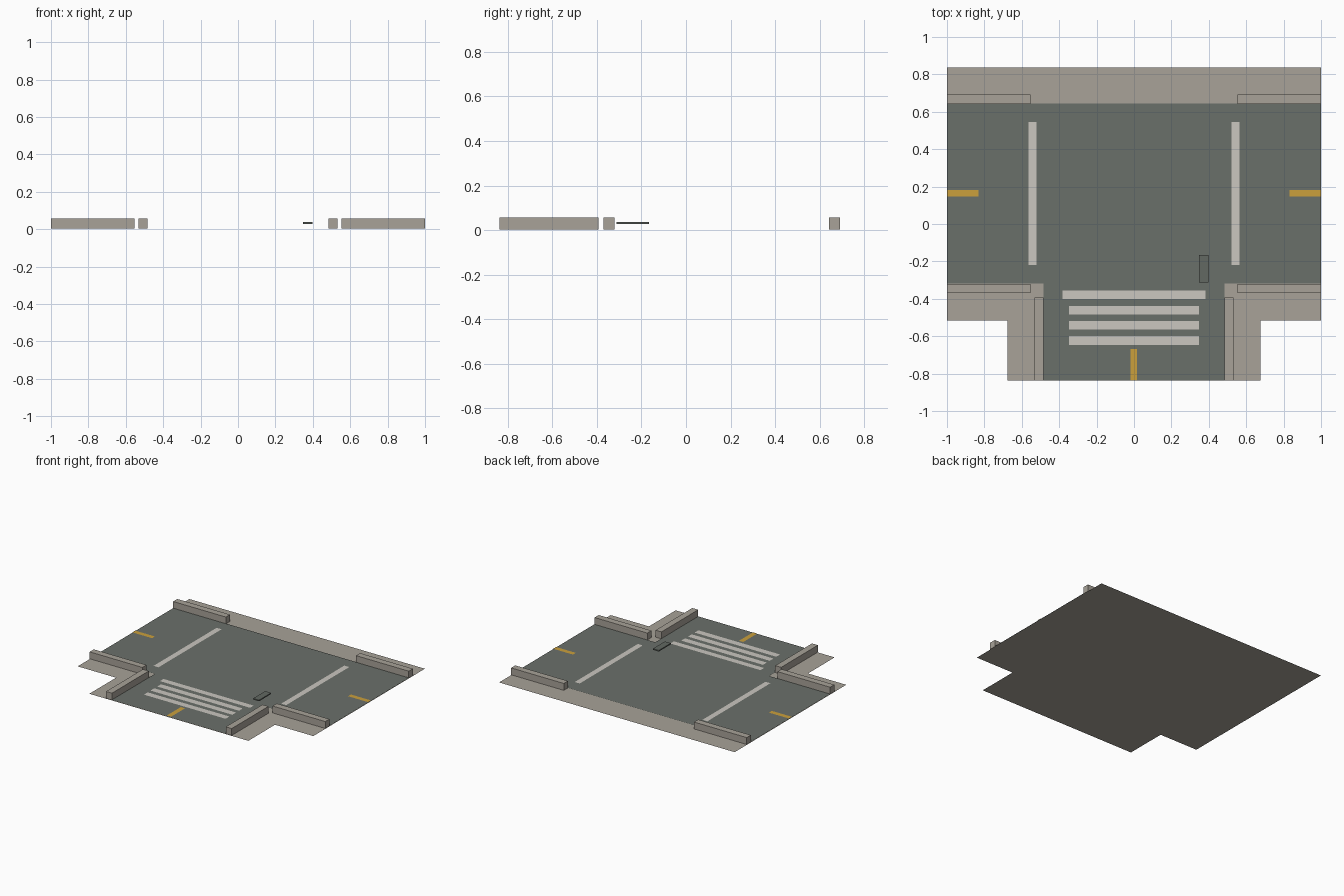
import bpy, bmesh

if "Cube" in bpy.data.objects:
    bpy.data.objects.remove(bpy.data.objects["Cube"])


def srgb(hex_code):
    out = []
    for i in (0, 2, 4):
        c = int(hex_code[i:i + 2], 16) / 255
        out.append(c / 12.92 if c <= 0.04045 else ((c + 0.055) / 1.055) ** 2.4)
    return (*out, 1.0)


def material(name, hex_code):
    m = bpy.data.materials.new(name)
    m.diffuse_color = srgb(hex_code)
    m.use_nodes = True
    m.node_tree.nodes["Principled BSDF"].inputs["Base Color"].default_value = m.diffuse_color
    return m


CONCRETE = material("warm_concrete", "A8A298")
ASPHALT = material("grey_green_asphalt", "6A706A")
WHITE = material("off_white_paint", "CBC7C0")
YELLOW = material("yellow_paint", "CBA03C")
IRON = material("dark_iron", "626862")


def finish(name, bm, mat):
    mesh = bpy.data.meshes.new(name)
    bm.to_mesh(mesh)
    bm.free()
    mesh.materials.append(mat)
    obj = bpy.data.objects.new(name, mesh)
    bpy.context.collection.objects.link(obj)
    return obj


def sheet(name, outline, z, mat):
    """Flat upward-facing sheet from a counter-clockwise outline."""
    bm = bmesh.new()
    bm.faces.new([bm.verts.new((x, y, z)) for x, y in outline])
    return finish(name, bm, mat)


def strip(name, x0, x1, y0, y1, z, mat):
    return sheet(name, [(x0, y0), (x1, y0), (x1, y1), (x0, y1)], z, mat)


def box(name, x0, x1, y0, y1, z0, z1, mat):
    bm = bmesh.new()
    bmesh.ops.create_cube(bm, size=1)
    for v in bm.verts:
        v.co = ((x0 + x1) / 2 + v.co.x * (x1 - x0),
                (y0 + y1) / 2 + v.co.y * (y1 - y0),
                (z0 + z1) / 2 + v.co.z * (z1 - z0))
    return finish(name, bm, mat)


def tee(stem, arm_front, back):
    """T-shaped outline: arms span the full width, stem runs to the front."""
    half = [(stem, -0.838), (stem, arm_front), (1, arm_front), (1, back)]
    return half + [(-x, y) for x, y in reversed(half)]


ROAD_Z, PAINT_Z = 0.005, 0.008

# Pavement base and road surface
sheet("pavement", tee(0.675, -0.515, 0.838), 0.0, CONCRETE)
sheet("road", tee(0.483, -0.317, 0.645), ROAD_Z, ASPHALT)

# Kerbs, stop lines and side centre lines on both sides
for side, s in (("left", -1), ("right", 1)):
    def span(a, b):
        return sorted((s * a, s * b))
    box(side + "_back_kerb", *span(0.553, 1), 0.642, 0.692, 0.003, 0.056, CONCRETE)
    box(side + "_front_kerb", *span(0.553, 1), -0.37, -0.32, 0.003, 0.056, CONCRETE)
    box(side + "_stem_kerb", *span(0.483, 0.533), -0.838, -0.392, 0.003, 0.056, CONCRETE)
    strip(side + "_stop_line", *span(0.521, 0.563), -0.22, 0.545, PAINT_Z, WHITE)
    strip(side + "_centre_line", *span(0.832, 1), 0.147, 0.182, PAINT_Z, YELLOW)

# Crossing on the stem road
strip("stem_stop_line", -0.383, 0.383, -0.4, -0.356, PAINT_Z, WHITE)
for i in range(3):
    y = -0.461 - 0.081 * i
    strip(f"crossing_stripe_{i + 1}", -0.347, 0.347, y - 0.023, y + 0.023, PAINT_Z, WHITE)
strip("stem_centre_line", -0.019, 0.017, -0.836, -0.667, PAINT_Z, YELLOW)

# Drain cover near the corner
box("drain_cover", 0.347, 0.397, -0.312, -0.166, 0.028, 0.037, IRON)
